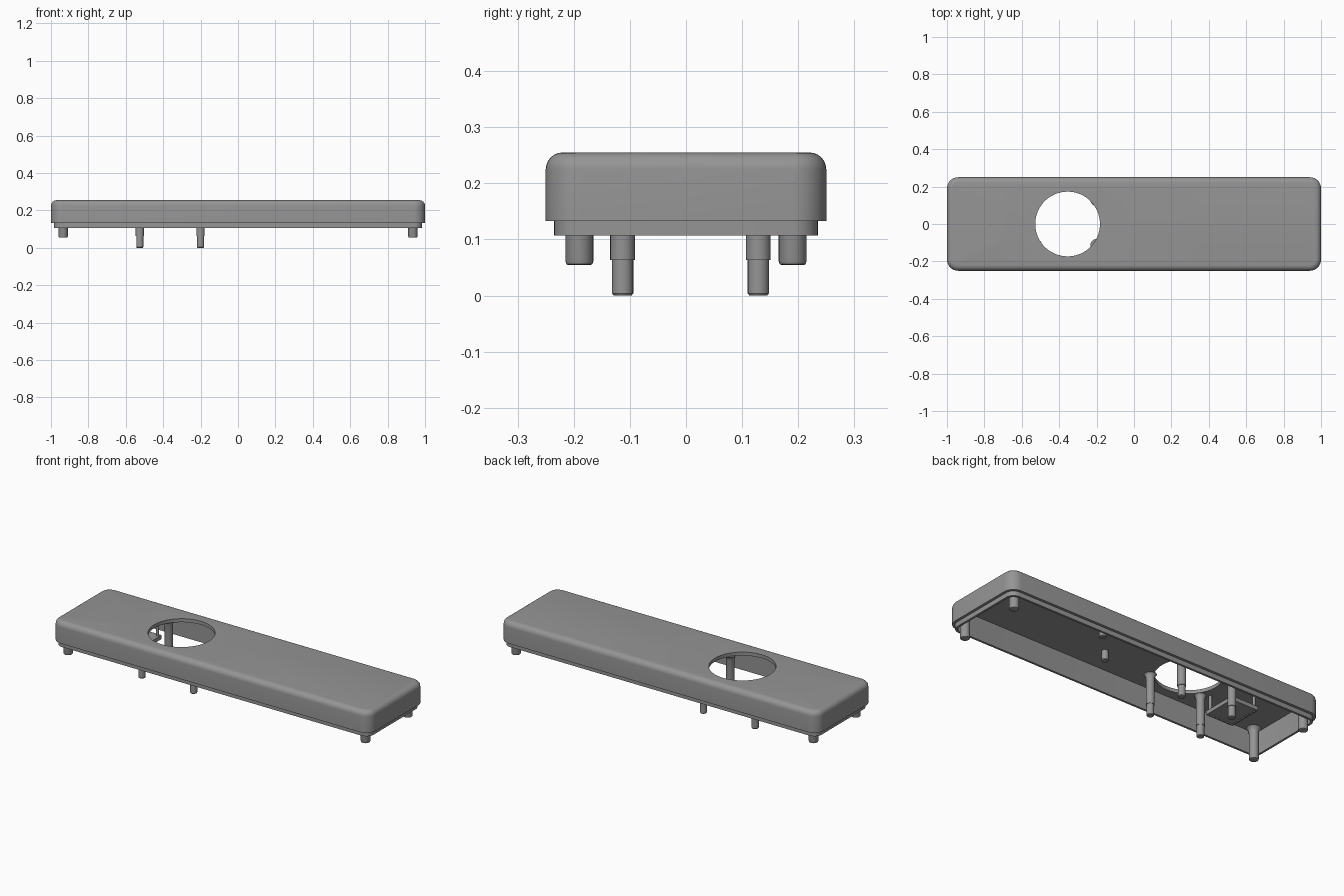
import bpy, bmesh, math

if "Cube" in bpy.data.objects:
    bpy.data.objects.remove(bpy.data.objects["Cube"])

gray = bpy.data.materials.new("mid_gray")
gray.diffuse_color = (0.30, 0.30, 0.30, 1)
gray.use_nodes = True
gray.node_tree.nodes["Principled BSDF"].inputs["Base Color"].default_value = gray.diffuse_color

HX, HY, CORNER = 1.0, 0.25, 0.06
CEIL, TOP = 0.235, 0.255
HOLE_X, HOLE_R = -0.355, 0.173


def finish(bm, name):
    bmesh.ops.recalc_face_normals(bm, faces=bm.faces[:])
    me = bpy.data.meshes.new(name)
    bm.to_mesh(me)
    bm.free()
    ob = bpy.data.objects.new(name, me)
    bpy.context.collection.objects.link(ob)
    me.materials.append(gray)
    bpy.ops.object.select_all(action='DESELECT')
    ob.select_set(True)
    bpy.context.view_layer.objects.active = ob
    bpy.ops.object.shade_smooth_by_angle(angle=math.radians(35))
    return ob


def ring(bm, pts, z):
    return [bm.verts.new((x, y, z)) for x, y in pts]


def bridge(bm, a, b):
    n = len(a)
    for i in range(n):
        j = (i + 1) % n
        bm.faces.new((a[i], a[j], b[j], b[i]))


def rounded_rect(inset, seg=8):
    r = max(CORNER - inset, 0.01)
    cx, cy = HX - inset - r, HY - inset - r
    pts = []
    for k, (sx, sy) in enumerate(((1, 1), (-1, 1), (-1, -1), (1, -1))):
        for i in range(seg + 1):
            a = math.pi / 2 * (k + i / seg)
            pts.append((sx * cx + r * math.cos(a), sy * cy + r * math.sin(a)))
    return pts


def circle(cx, cy, r, n):
    return [(cx + r * math.cos(2 * math.pi * i / n),
             cy + r * math.sin(2 * math.pi * i / n)) for i in range(n)]


def turned(name, x, y, profile, n=24):
    """Closed round part from (radius, z) pairs."""
    bm = bmesh.new()
    rings = [ring(bm, circle(x, y, r, n), z) for r, z in profile]
    for a, b in zip(rings, rings[1:]):
        bridge(bm, a, b)
    bm.faces.new(rings[0])
    bm.faces.new(rings[-1])
    return finish(bm, name)


def box(bm, x0, x1, y0, y1, z0, z1):
    a, b = [ring(bm, [(x0, y0), (x1, y0), (x1, y1), (x0, y1)], z) for z in (z0, z1)]
    bridge(bm, a, b)
    bm.faces.new(a)
    bm.faces.new(b)


# Hollow cover: ceiling, inner wall, stepped lip, outer wall, rounded top edge
bm = bmesh.new()
section = [(0.027, CEIL), (0.027, 0.107), (0.015, 0.107), (0.015, 0.133), (0, 0.133)]
for i in range(7):
    a = math.pi / 2 * i / 6
    section.append((0.03 * (1 - math.cos(a)), TOP - 0.03 + 0.03 * math.sin(a)))
shell = [ring(bm, rounded_rect(d), z) for d, z in section]
for a, b in zip(shell, shell[1:]):
    bridge(bm, a, b)

# Round opening through the top
hole_pts = circle(HOLE_X, 0, HOLE_R, 64)
low, high = ring(bm, hole_pts, CEIL), ring(bm, hole_pts, TOP)
bridge(bm, low, high)
for outer, inner in ((shell[0], low), (shell[-1], high)):
    edges = []
    for loop in (outer, inner):
        for i in range(len(loop)):
            edges.append(bm.edges.get((loop[i], loop[(i + 1) % len(loop)])))
    bmesh.ops.triangle_fill(bm, use_beauty=True, use_dissolve=False, edges=edges)
finish(bm, "cover")

# Corner pegs with flared roots and rounded tips
for sx in (-1, 1):
    for sy in (-1, 1):
        turned("corner_peg", sx * 0.935, sy * 0.19,
               [(0.019, 0.054), (0.023, 0.056), (0.025, 0.062), (0.025, 0.208),
                (0.028, 0.222), (0.034, 0.231), (0.042, CEIL + 0.002)])

# Stepped posts around the opening
for x in (-0.525, -0.2):
    for y in (-0.113, 0.129):
        turned("stepped_post", x, y,
               [(0.016, 0), (0.019, 0.004), (0.019, 0.063), (0.022, 0.063),
                (0.022, 0.215), (0.026, 0.228), (0.033, CEIL + 0.002)])

# Short studs under the ceiling
for x, y in ((0.28, 0.093), (0.122, -0.079)):
    turned("short_stud", x, y, [(0.015, 0.18), (0.018, 0.184), (0.018, CEIL + 0.002)])

# Small board hanging beside the opening, with rows of pins
bm = bmesh.new()
box(bm, -0.72, -0.55, -0.1, 0.1, 0.13, 0.152)
finish(bm, "board")
for x in (-0.705, -0.565):
    for y in (-0.085, 0.085):
        turned("board_standoff", x, y, [(0.008, 0.15), (0.008, CEIL + 0.002)], 12)
bm = bmesh.new()
for i in range(6):
    x = -0.71 + 0.03 * i
    box(bm, x - 0.004, x + 0.004, -0.092, -0.084, 0.124, 0.131)
    y = -0.07 + 0.03 * i
    box(bm, -0.712, -0.704, y - 0.004, y + 0.004, 0.124, 0.131)
finish(bm, "board_pins")
